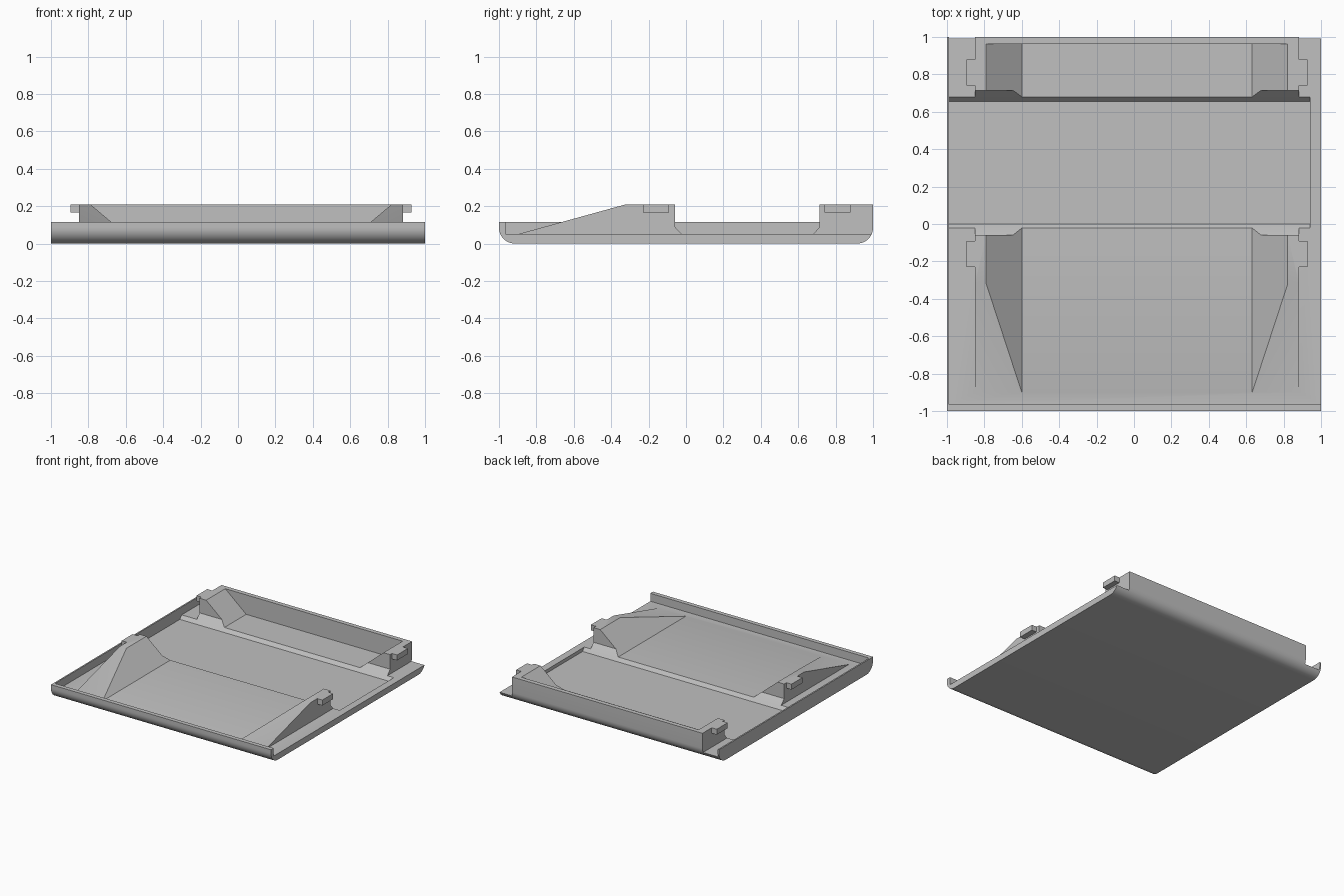
import bpy, bmesh, math

if "Cube" in bpy.data.objects:
    bpy.data.objects.remove(bpy.data.objects["Cube"])

grey = bpy.data.materials.new("light_grey")
grey.diffuse_color = (0.53, 0.53, 0.53, 1)
grey.use_nodes = True
grey.node_tree.nodes["Principled BSDF"].inputs["Base Color"].default_value = grey.diffuse_color


def finish(name, bm):
    bmesh.ops.recalc_face_normals(bm, faces=bm.faces)
    me = bpy.data.meshes.new(name)
    bm.to_mesh(me)
    bm.free()
    me.materials.append(grey)
    ob = bpy.data.objects.new(name, me)
    bpy.context.collection.objects.link(ob)
    return ob


def prism(name, profile, x0, x1):
    """Extrude a y-z profile along x."""
    bm = bmesh.new()
    face = bm.faces.new([bm.verts.new((x0, y, z)) for y, z in profile])
    ext = bmesh.ops.extrude_face_region(bm, geom=[face])
    moved = [v for v in ext["geom"] if isinstance(v, bmesh.types.BMVert)]
    bmesh.ops.translate(bm, verts=moved, vec=(x1 - x0, 0, 0))
    return finish(name, bm)


def box(name, x0, x1, y0, y1, z0, z1):
    return prism(name, [(y0, z0), (y1, z0), (y1, z1), (y0, z1)], x0, x1)


def hull(name, points):
    bm = bmesh.new()
    verts = [bm.verts.new(p) for p in points]
    res = bmesh.ops.convex_hull(bm, input=verts)
    spare = {g for g in res["geom_interior"] + res["geom_unused"]
             if isinstance(g, bmesh.types.BMVert)}
    bmesh.ops.delete(bm, geom=list(spare), context='VERTS')
    bmesh.ops.dissolve_limit(bm, angle_limit=0.01, verts=bm.verts, edges=bm.edges)
    return finish(name, bm)


def combine(target, tool, operation):
    mod = target.modifiers.new("join", 'BOOLEAN')
    mod.operation = operation
    mod.solver = 'EXACT'
    mod.object = tool
    bpy.context.view_layer.objects.active = target
    bpy.ops.object.modifier_apply(modifier=mod.name)
    bpy.data.objects.remove(tool)


FLOOR, LIP, TOP = 0.05, 0.115, 0.21
WALL_X = -0.988          # inner side of the thin left wall
MID = 0.016              # centre line of the brackets
OUT, INN, FOOT, TAB = 0.866, 0.806, 0.616, 0.912

# Tray blank with rounded front and back undersides
R = 0.085
arc = [(R * math.sin(i * math.pi / 20), R - R * math.cos(i * math.pi / 20)) for i in range(11)]
outline = [(1 - R + a, z) for a, z in arc] + [(1, TOP), (-1, TOP)]
outline += [(-1 + R - a, z) for a, z in reversed(arc)]
tray = prism("tray", outline, -1, 1)

# Interior, lip height, open back corners and sunken channel
cuts = [
    box("lip_cut", -1.1, 1.1, -1.1, 0.963, LIP, 0.5),
    box("interior_cut", WALL_X, 1.1, -0.965, 0.963, FLOOR, 0.4),
    box("right_corner_cut", MID + OUT, 1.1, 0.9, 1.1, FLOOR, 0.4),
    box("left_corner_cut", WALL_X, MID - OUT, 0.9, 1.1, FLOOR, 0.4),
    box("left_wall_cut", -1.1, MID - OUT, 0.9, 1.1, LIP, 0.4),
    prism("channel_cut", [(-0.022, 0.05), (-0.022, 0.1), (0.68, 0.1), (0.68, 0.05),
                          (0.656, 0.022), (0.0, 0.022)], WALL_X, 0.94),
]
for c in cuts:
    combine(tray, c, 'DIFFERENCE')

# Wedge brackets with sloped inner sides, chamfered feet and side tabs
LOW = 0.035
for s in (-1, 1):
    xo, xi, xf, xt = (MID + s * d for d in (OUT, INN, FOOT, TAB))
    xc = xf + (xi - xf) * 0.04 / (TOP - FLOOR)
    for end, far_top, far_foot, toe, tab in (
            (-0.06, -0.32, -0.90, -0.022, (-0.23, -0.09)),
            (0.715, 0.98, 0.98, 0.68, (0.74, 0.88))):
        body = hull("bracket", [(x, y, TOP) for x in (xo, xi) for y in (end, far_top)]
                    + [(x, y, z) for x in (xo, xf) for y in (end, far_foot) for z in (FLOOR, LOW)])
        foot = hull("bracket_foot", [(xo, end, 0.09), (xc, end, 0.09)]
                    + [(x, y, z) for x in (xo, xf) for y in (end, toe) for z in (FLOOR, LOW)])
        x0, x1 = sorted((xi, xt))
        peg = box("bracket_tab", x0, x1, *tab, 0.165, TOP)
        # keep the tab from poking through the sloped inner side
        for v in peg.data.vertices:
            if abs(v.co.x - xi) < 1e-4:
                v.co.x = xo - s * 0.02
        for part in (body, foot, peg):
            combine(tray, part, 'UNION')

bpy.ops.object.select_all(action='DESELECT')
tray.select_set(True)
bpy.context.view_layer.objects.active = tray
bpy.ops.object.shade_smooth_by_angle(angle=math.radians(25))
